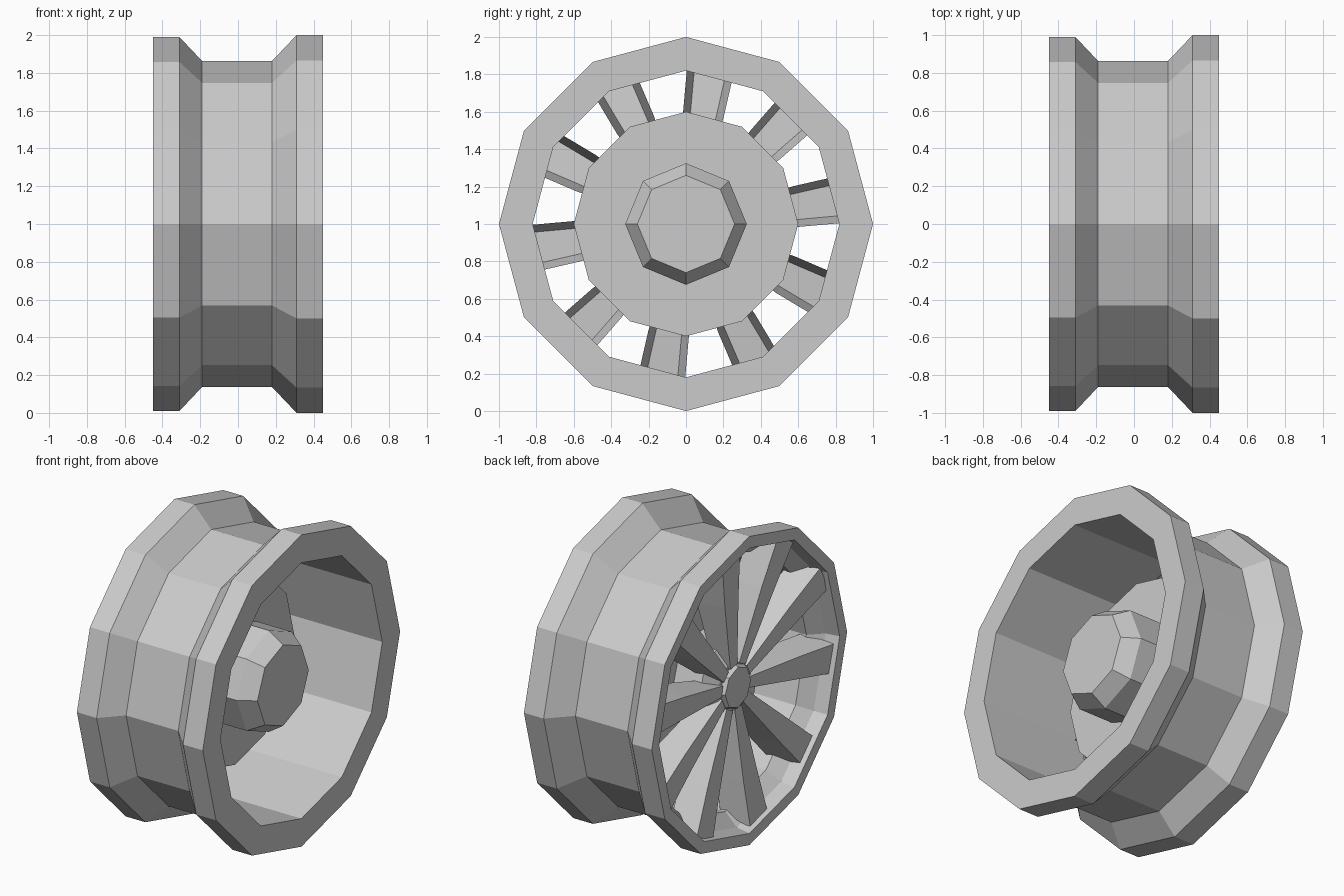
import bpy
import bmesh
from math import sin, cos, pi, radians

if "Cube" in bpy.data.objects:
    bpy.data.objects.remove(bpy.data.objects["Cube"])

CENTRE_Z = 1.0


def make_object(name, verts, faces):
    mesh = bpy.data.meshes.new(name)
    mesh.from_pydata(verts, [], faces)
    bm = bmesh.new()
    bm.from_mesh(mesh)
    bmesh.ops.recalc_face_normals(bm, faces=bm.faces)
    bm.to_mesh(mesh)
    bm.free()
    obj = bpy.data.objects.new(name, mesh)
    bpy.context.collection.objects.link(obj)
    return obj


def point(x, r, angle, offset=0.0):
    """Point at radius r along angle around the x axle, shifted sideways."""
    return (x, r * cos(angle) - offset * sin(angle),
            CENTRE_Z + r * sin(angle) + offset * cos(angle))


def lathe(name, profile, sides, closed=False):
    """Turn an (x, radius) profile around the axle; open profiles get end caps."""
    n = len(profile)
    verts = [point(x, r, 2 * pi * i / sides) for i in range(sides) for x, r in profile]
    faces = []
    for i in range(sides):
        a, b = i * n, ((i + 1) % sides) * n
        for j in range(n if closed else n - 1):
            k = (j + 1) % n
            faces.append((a + j, a + k, b + k, b + j))
    if not closed:
        faces.append([i * n for i in reversed(range(sides))])
        faces.append([i * n + n - 1 for i in range(sides)])
    return make_object(name, verts, faces)


# Rim: stepped outer barrel, plain inner bore, thin lip on the spoke side
lathe("rim", [(-0.45, 0.99), (-0.31, 0.99), (-0.19, 0.863), (0.18, 0.863),
              (0.31, 1.0), (0.45, 1.0), (0.45, 0.82), (-0.28, 0.82),
              (-0.36, 0.90), (-0.45, 0.915)], 12, closed=True)

# Flat disc behind the spokes
lathe("backing_disc", [(-0.12, 0.60), (-0.02, 0.60)], 12)

# Inner axle hub with chamfered end
lathe("axle_hub", [(-0.04, 0.325), (0.22, 0.325), (0.32, 0.26)], 8)

# Outer centre boss and cap
lathe("centre_boss", [(-0.34, 0.17), (-0.28, 0.27), (-0.12, 0.32)], 10)
lathe("centre_cap", [(-0.37, 0.13), (-0.33, 0.15)], 8)

# Ten hollow spokes: narrow front strip, sides flaring backwards, open at the back
# each section: front x, front r, front half width, back x, back r, back half width
sections = [(-0.355, 0.14, 0.035, -0.24, 0.14, 0.045),
            (-0.39, 0.60, 0.07, -0.22, 0.60, 0.11),
            (-0.42, 0.90, 0.09, -0.24, 0.825, 0.125)]
verts, faces = [], []
for s in range(10):
    angle = radians(9 + 36 * s)
    base = len(verts)
    for xf, rf, wf, xb, rb, wb in sections:
        for x, r, w in ((xb, rb, -wb), (xf, rf, -wf), (xf, rf, wf), (xb, rb, wb)):
            verts.append(point(x, r, angle, w))
    for i in range(2):
        for j in range(3):
            a = base + 4 * i + j
            faces.append((a, a + 1, a + 5, a + 4))
spokes = make_object("spokes", verts, faces)
